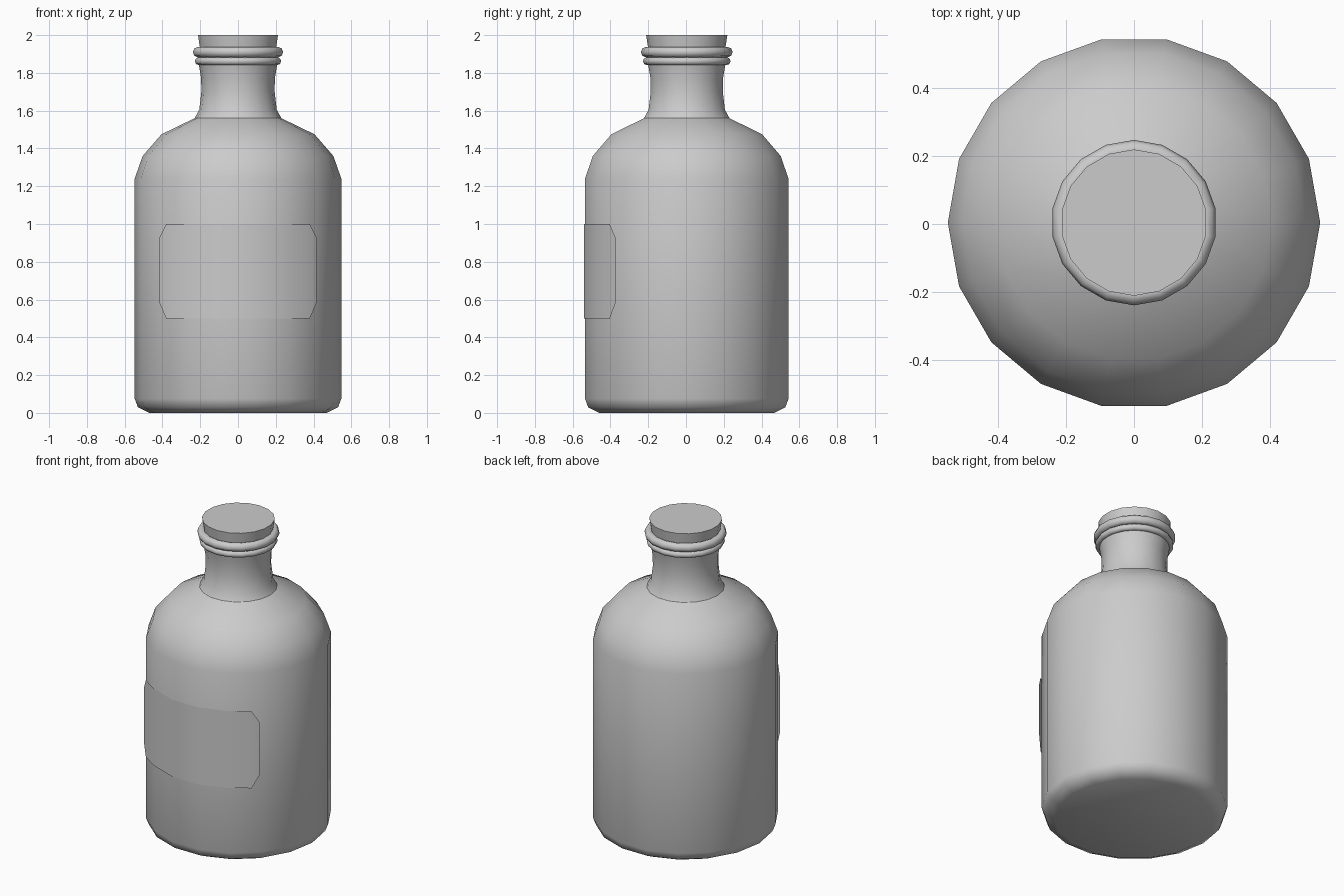
import bpy, bmesh
from math import sin, cos, pi, radians

if "Cube" in bpy.data.objects:
    bpy.data.objects.remove(bpy.data.objects["Cube"])

CY = 0.004   # bottle axis sits slightly back because the label projects forward
SIDES = 18


def make(name, verts, faces, angle):
    mesh = bpy.data.meshes.new(name)
    mesh.from_pydata(verts, [], faces)
    ob = bpy.data.objects.new(name, mesh)
    bpy.context.collection.objects.link(ob)
    bm = bmesh.new()
    bm.from_mesh(mesh)
    if len(faces) > 20:
        bmesh.ops.recalc_face_normals(bm, faces=bm.faces)
    bm.to_mesh(mesh)
    bm.free()
    bpy.ops.object.select_all(action='DESELECT')
    ob.select_set(True)
    bpy.context.view_layer.objects.active = ob
    bpy.ops.object.shade_smooth_by_angle(angle=radians(angle))
    return ob


def lathe(name, profile, start=0, bottom=False, top=False, loop=False, angle=40):
    """Spin (radius, z) points around the bottle axis."""
    verts = [(r * cos(radians(start) + 2 * pi * i / SIDES),
              CY + r * sin(radians(start) + 2 * pi * i / SIDES), z)
             for r, z in profile for i in range(SIDES)]
    n = len(profile)
    faces = []
    for j in range(n if loop else n - 1):
        a, b = j * SIDES, (j + 1) % n * SIDES
        for i in range(SIDES):
            k = (i + 1) % SIDES
            faces.append((a + i, a + k, b + k, b + i))
    if bottom:
        faces.append(tuple(reversed(range(SIDES))))
    if top:
        faces.append(tuple(range((n - 1) * SIDES, n * SIDES)))
    return make(name, verts, faces, angle)


# Glass body with rounded base and sloping shoulder, then flared neck
lathe("bottle_body", [(0.47, 0), (0.53, 0.03), (0.547, 0.075), (0.547, 1.24),
                      (0.505, 1.36), (0.405, 1.475), (0.23, 1.56)],
      bottom=True, angle=70)
lathe("bottle_neck", [(0.23, 1.56), (0.205, 1.605), (0.194, 1.70),
                      (0.195, 1.77), (0.205, 1.83), (0.215, 1.88), (0.215, 1.92)])


# Two rounded rings at the lip
def ring(name, major, minor, z):
    pts = [(major + minor * cos(2 * pi * k / 8), z + minor * sin(2 * pi * k / 8))
           for k in range(8)]
    lathe(name, pts, start=90, loop=True, angle=60)


ring("lip_ring", 0.215, 0.028, 1.91)
ring("lower_ring", 0.211, 0.021, 1.862)

# Tapered stopper
lathe("stopper", [(0.195, 1.87), (0.215, 2.0)], start=90, bottom=True, top=True)

# Wrapped label with clipped corners, hugging the front facets
half = [(0.415, -0.374, 0.58, 0.93), (0.38, -0.404, 0.50, 1.00)]
for deg in (60, 80):
    a = radians(deg)
    half.append((0.552 * cos(a), CY - 0.552 * sin(a), 0.50, 1.00))
columns = [(-x, y, a, b) for x, y, a, b in half] + half[::-1]
verts = [(x, y, z) for x, y, a, b in columns for z in (a, b)]
faces = [(2 * i, 2 * i + 2, 2 * i + 3, 2 * i + 1) for i in range(len(columns) - 1)]
make("label", verts, faces, 40)
